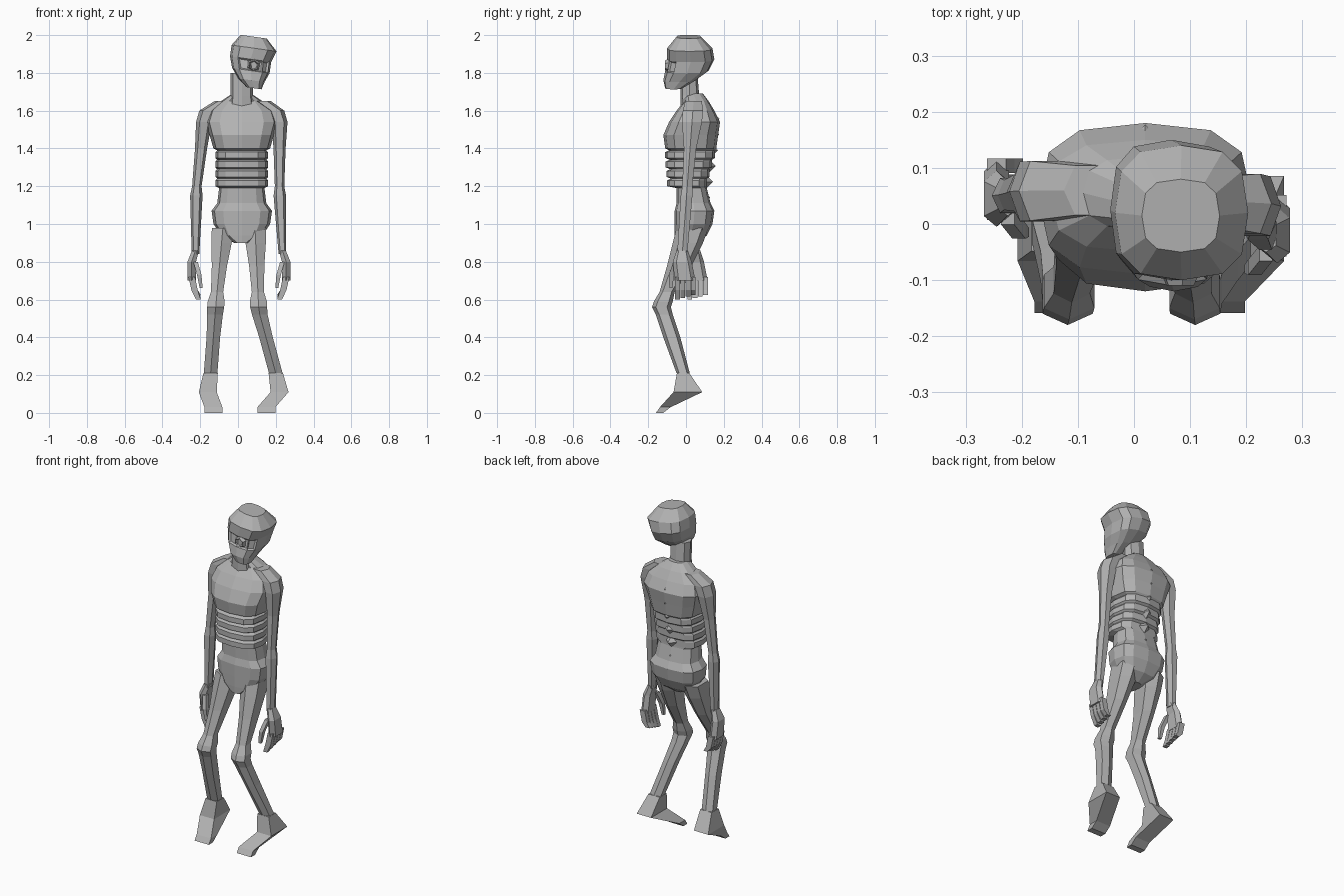
import bpy, bmesh, math
from mathutils import Matrix

old = bpy.data.objects.get("Cube")
if old:
    bpy.data.objects.remove(old, do_unlink=True)

grey = bpy.data.materials.new("stone_grey")
grey.use_nodes = True
tone = (0.45, 0.45, 0.45, 1)
grey.diffuse_color = tone
grey.node_tree.nodes["Principled BSDF"].inputs["Base Color"].default_value = tone


def finish(name, bm, matrix=None):
    """Turn a bmesh into a flat shaded object."""
    bmesh.ops.recalc_face_normals(bm, faces=bm.faces)
    if matrix:
        bm.transform(matrix)
    mesh = bpy.data.meshes.new(name)
    bm.to_mesh(mesh)
    bm.free()
    mesh.materials.append(grey)
    obj = bpy.data.objects.new(name, mesh)
    bpy.context.collection.objects.link(obj)
    return obj


def signed_power(value, power):
    return math.copysign(abs(value) ** power, value) if abs(value) > 1e-6 else 0


def loft(rings, sides=8, power=0.8, turn=0.0):
    """Skin rings given as (height, centre x, half width, front y, back y)."""
    bm = bmesh.new()
    loops = []
    for z, cx, half, front, back in rings:
        loop = []
        for i in range(sides):
            angle = math.tau * (i + turn) / sides - math.pi / 2
            across = signed_power(math.cos(angle), power)
            deep = signed_power(math.sin(angle), power)
            middle, reach = (front + back) / 2, (back - front) / 2
            loop.append(bm.verts.new((cx + half * across, middle + reach * deep, z)))
        loops.append(loop)
    for low, high in zip(loops, loops[1:]):
        for i in range(sides):
            j = (i + 1) % sides
            bm.faces.new((low[i], low[j], high[j], high[i]))
    bm.faces.new(loops[0][::-1])
    bm.faces.new(loops[-1])
    return bm


def along(heights, values, z):
    """Value at height z on a line through joints listed from top to bottom."""
    for top, low, start, end in zip(heights, heights[1:], values, values[1:]):
        if z >= low:
            return start + (end - start) * (top - z) / (top - low)
    return values[-1]


def centred(rings, cx):
    """Give every (height, half width, front, back) ring the same centre x."""
    return [(z, cx, half, front, back) for z, half, front, back in rings]


# Torso: pelvis, waist, ridged ribs, chest and shoulders
mid = 0.02
pelvis = [(0.9, 0.04, -0.06, 0.06), (0.94, 0.11, -0.06, 0.11), (1, 0.15, -0.06, 0.14),
          (1.07, 0.16, -0.06, 0.15), (1.11, 0.13, -0.05, 0.13), (1.19, 0.12, -0.05, 0.11)]
ribs = []
for k in range(4):
    z, back, front = 1.2 + k / 20, 0.11 + k / 70, -0.1 - k / 250
    ribs += [(z, 0.14, front, back), (z + 0.03, 0.14, front, back),
             (z + 0.04, 0.13, front * 0.8, back)]
chest = [(1.4, 0.15, -0.11, 0.16), (1.47, 0.17, -0.12, 0.17), (1.54, 0.19, -0.09, 0.18),
         (1.6, 0.17, -0.05, 0.15), (1.65, 0.11, -0.01, 0.12), (1.69, 0.05, -0.01, 0.09)]
finish("torso", loft(centred(pelvis + ribs + chest, mid), 12, 0.7))

# Spine: a row of low pointed vertebrae
lay_back = Matrix.Rotation(-math.pi / 2, 4, "X")
for k in range(6):
    bm = bmesh.new()
    bmesh.ops.create_cone(bm, cap_ends=True, segments=4, radius1=0.035, radius2=0, depth=0.035)
    y = 0.11 + math.sin(k / 3) / 20
    finish(f"vertebra_{k + 1}", bm, Matrix.Translation((mid, y, 1.14 + k / 12)) @ lay_back)

# Neck
finish("neck", loft(centred([(1.62, 0.07, -0.03, 0.09), (1.68, 0.06, -0.03, 0.07),
                             (1.8, 0.06, -0.03, 0.06)], mid)))

# Head: jaw and skull, tilted sideways, with sunken eye sockets
skull = loft([(-0.14, mid, 0.04, -0.11, -mid), (-0.1, 0, 0.07, -0.12, 0.05),
              (-0.05, -0.01, 0.1, -0.11, 0.12), (0.01, -mid, 0.11, -0.1, 0.15),
              (0.07, -0.01, 0.12, -0.1, 0.14), (0.13, -mid, 0.07, -0.05, 0.08)], 12, 0.7)
skull.normal_update()
sockets = []
for face in skull.faces:
    spot = face.calc_center_median()
    if spot.y < -0.07 and abs(spot.z + mid) < 0.03 and abs(spot.x) < 0.07:
        sockets.append(face)
bmesh.ops.inset_individual(skull, faces=sockets, thickness=0.01, depth=-0.01)
head_place = Matrix.Translation((0.085, 0, 1.86)) @ Matrix.Rotation(math.radians(8), 4, "Y")
finish("head", skull, head_place)

# Nose: six sided shallow stub with a hollow
nose = bmesh.new()
bmesh.ops.create_cone(nose, cap_ends=True, segments=6, radius1=0.036, radius2=0.026, depth=mid)
nose.normal_update()
tip = [face for face in nose.faces if face.normal.z > 0.9]
bmesh.ops.inset_region(nose, faces=tip, thickness=0.006, depth=-0.01)
finish("nose", nose, head_place @ Matrix.Translation((0, -0.1, -mid)) @ lay_back.inverted())

# Legs: thigh, knee and shin share one profile, as do the sloping feet
leg_profile = [(0.98, 0.065, -0.05, 0.12), (0.9, 0.06, -0.07, 0.09), (0.78, 0.045, -0.1, 0.03),
               (0.64, 0.036, -0.14, -0.06), (0.59, 0.05, -0.17, -0.07), (0.56, 0.05, -0.18, -0.08),
               (0.52, 0.046, -0.16, -0.07), (0.4, 0.04, -0.12, -0.03), (0.21, 0.04, -0.05, 0.02)]
foot_profile = leg_profile[-1:] + [(0.11, 0.05, -0.07, 0.09), (0.03, 0.05, -0.14, -0.08),
                                   (0, 0.05, -0.16, -0.12)]
leg_joints = (0.98, 0.54, 0.21, 0.11, 0.03)
leg_centres = {"right": (-0.08, -0.12, -0.145, -0.16, -0.13), "left": (0.09, 0.11, 0.2, 0.22, 0.15)}
for label, centres in leg_centres.items():
    for part, profile, sides, power, turn in (("leg", leg_profile, 6, 0.75, 0),
                                              ("foot", foot_profile, 4, 0.15, 0.5)):
        rings = [(z, along(leg_joints, centres, z), half, front, back)
                 for z, half, front, back in profile]
        finish(f"{label}_{part}", loft(rings, sides, power, turn))

# Arms: sloping shoulder, elbow and wrist share one profile
arm_profile = [(1.65, 0.045, 0.05), (1.6, 0.045, 0.06), (1.54, 0.042, 0.06), (1.4, 0.032, 0.037),
               (1.2, 0.025, 0.03), (1.15, 0.033, 0.035), (0.84, 0.02, 0.03)]
arm_joints = (1.65, 1.6, 1.54, 1.18, 0.84)
arm_paths = {"right": ((-0.08, -0.16, -0.18, -0.22, -0.225), 0.06, 0.045),
             "left": ((0.13, 0.2, 0.22, 0.22, 0.235), 0.04, -mid)}
for label, (centres, top_y, wrist_y) in arm_paths.items():
    rings = []
    for z, half, deep in arm_profile:
        y = along((1.65, 0.84), (top_y, wrist_y), z)
        rings.append((z, along(arm_joints, centres, z), half, y - deep, y + deep))
    finish(f"{label}_arm", loft(rings, 6, 0.85, 0.5))

    # Hand: flat palm, four thick curled fingers and a thumb
    x, y = centres[-1], wrist_y
    inward = -1 if x > 0 else 1
    outer = x - inward * mid
    finish(f"{label}_palm", loft([(0.86, x, 0.02, y - 0.03, y + 0.03),
                                  (0.8, outer, 0.025, y - 0.05, y + 0.05),
                                  (0.7, outer, 0.025, y - 0.04, y + 0.07)], 6, 0.7))
    thick = 0.015
    for k in range(4):
        fy = y + (k - 0.9) * 0.028
        finish(f"{label}_finger_{k + 1}", loft([
            (0.6 + k / 120, outer + inward * 0.035, thick, fy - thick, fy + thick),
            (0.65, outer + inward * thick, mid, fy - thick, fy + thick),
            (0.72, outer, mid, fy - thick, fy + thick)], 4, 0.5, 0.5))
    finish(f"{label}_thumb", loft([(0.66, x + inward * 0.03, 0.01, y - 0.07, y - 0.05),
                                   (0.73, x + inward * mid, thick, y - 0.075, y - 0.04),
                                   (0.8, x, thick, y - 0.05, y - thick)], 4, 0.7, 0.5))
